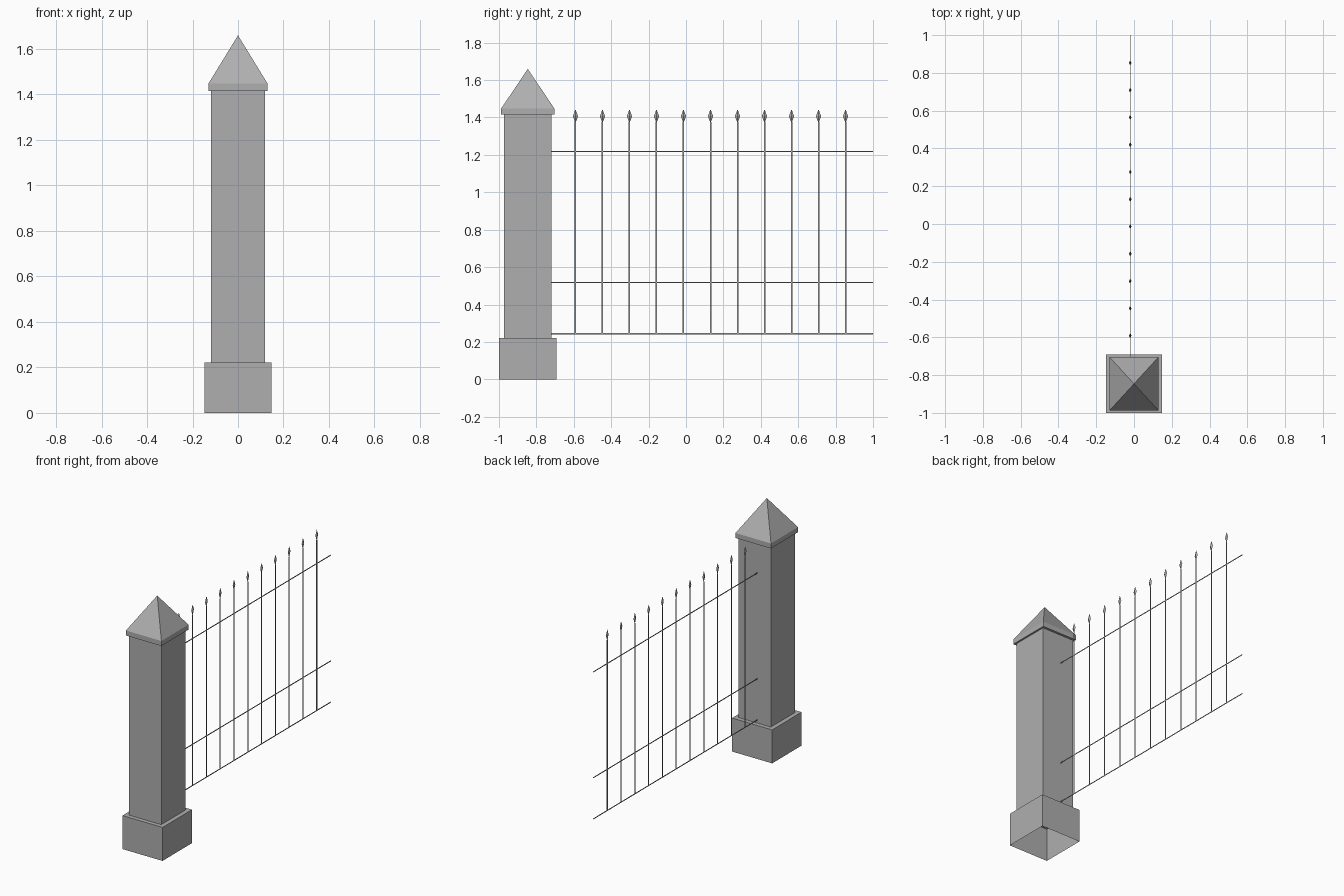
import bpy
import bmesh

if "Cube" in bpy.data.objects:
    bpy.data.objects.remove(bpy.data.objects["Cube"])

PILLAR_Y = -0.846
FENCE_X = -0.02

dark_grey = bpy.data.materials.new("dark_grey")
dark_grey.diffuse_color = (0.43, 0.43, 0.43, 1)
dark_grey.use_nodes = True
dark_grey.node_tree.nodes["Principled BSDF"].inputs["Base Color"].default_value = dark_grey.diffuse_color


def ring_object(name, rings, centre, cap_ends=False, diamond=False):
    """Stack of four-sided rings (half x, half y, z); zero size makes an apex."""
    outline = [(0, -1), (1, 0), (0, 1), (-1, 0)] if diamond else \
              [(-1, -1), (1, -1), (1, 1), (-1, 1)]
    bm = bmesh.new()
    cx, cy = centre
    loops = []
    for hx, hy, z in rings:
        corners = [(0, 0)] if hx == 0 else outline
        loops.append([bm.verts.new((cx + sx * hx, cy + sy * hy, z)) for sx, sy in corners])
    for a, b in zip(loops, loops[1:]):
        for i in range(4):
            j = (i + 1) % 4
            if len(b) == 1:
                bm.faces.new((a[i], a[j], b[0]))
            elif len(a) == 1:
                bm.faces.new((a[0], b[j], b[i]))
            else:
                bm.faces.new((a[i], a[j], b[j], b[i]))
    if cap_ends:
        bm.faces.new(loops[0][::-1])
        bm.faces.new(loops[-1])
    mesh = bpy.data.meshes.new(name)
    bm.to_mesh(mesh)
    bm.free()
    mesh.materials.append(dark_grey)
    obj = bpy.data.objects.new(name, mesh)
    bpy.context.collection.objects.link(obj)
    return obj


def box(name, low, high):
    hx, hy = (high[0] - low[0]) / 2, (high[1] - low[1]) / 2
    centre = ((high[0] + low[0]) / 2, (high[1] + low[1]) / 2)
    return ring_object(name, [(hx, hy, low[2]), (hx, hy, high[2])], centre, True)


# Stone pillar: open-bottomed plinth with ledge, shaft, pyramid cap with lip
pillar = (0, PILLAR_Y)
ring_object("plinth", [(0.147, 0.154, 0), (0.147, 0.154, 0.222),
                       (0.118, 0.126, 0.222)], pillar)
ring_object("shaft", [(0.118, 0.126, 0.222), (0.118, 0.126, 1.415)], pillar)
ring_object("cap", [(0.118, 0.126, 1.415), (0.13, 0.142, 1.415),
                    (0.13, 0.142, 1.448), (0, 0, 1.66)], pillar)

# Thin horizontal rails
for name, z in (("bottom_rail", 0.244), ("middle_rail", 0.517), ("top_rail", 1.218)):
    box(name, (FENCE_X - 0.001, -0.722, z - 0.003), (FENCE_X + 0.001, 1.0, z + 0.003))

# Thin pickets with diamond spear tips
for i in range(11):
    y = -0.591 + i * 0.1444
    box(f"picket_{i + 1}", (FENCE_X - 0.001, y - 0.004, 0.244),
        (FENCE_X + 0.001, y + 0.004, 1.375))
    ring_object(f"spear_tip_{i + 1}", [(0, 0, 1.369), (0.007, 0.014, 1.407),
                                       (0, 0, 1.444)], (FENCE_X, y), diamond=True)
